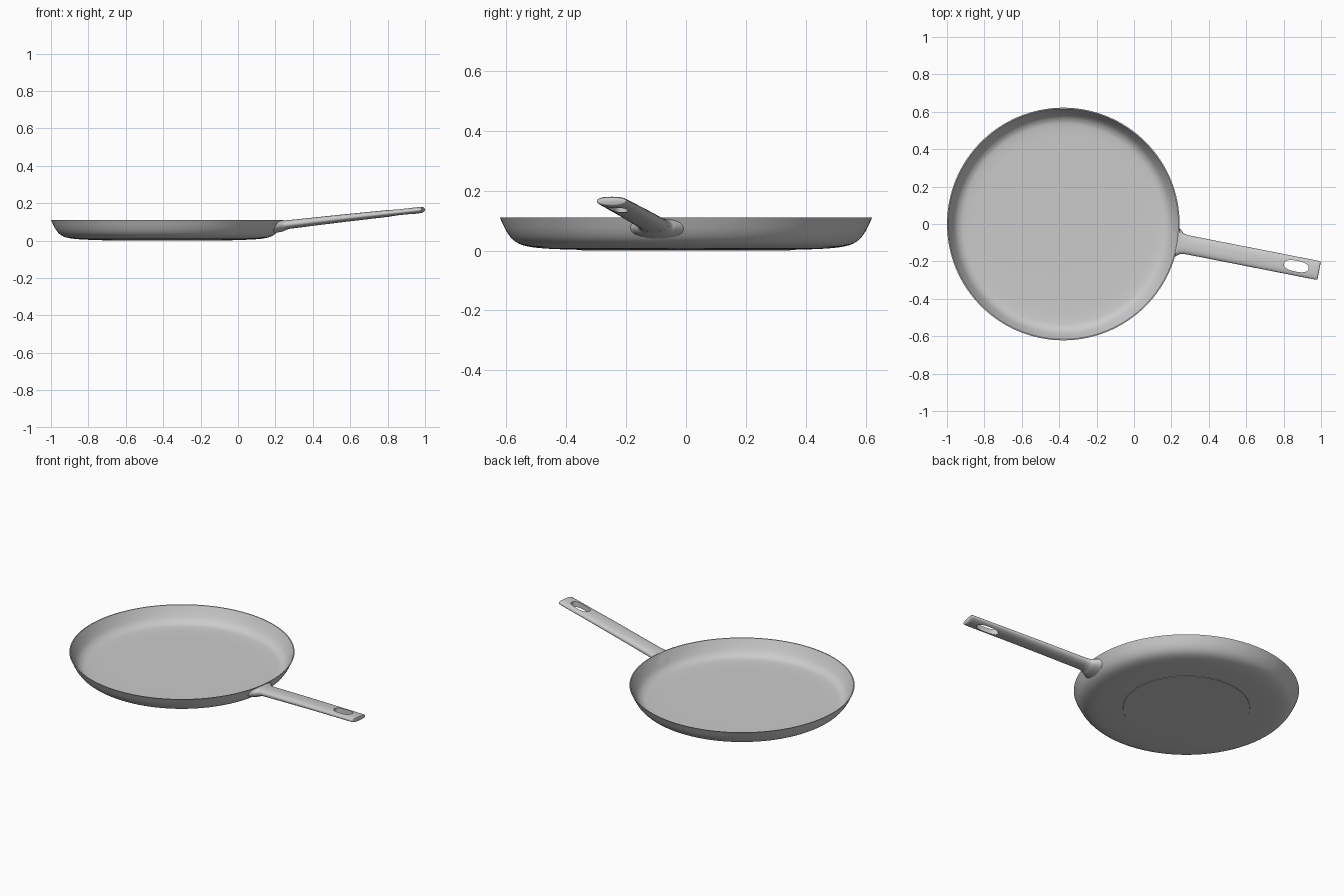
import bpy, bmesh, math
from mathutils import Vector, Matrix

if "Cube" in bpy.data.objects:
    bpy.data.objects.remove(bpy.data.objects["Cube"])

CX, R = -0.378, 0.622          # pan centre and rim radius
SEG = 128


def smooth_line(pts, n=4):
    """Catmull-Rom through the points (any dimension)."""
    p = [Vector(q) for q in pts]
    p = [2 * p[0] - p[1]] + p + [2 * p[-1] - p[-2]]
    out = []
    for i in range(1, len(p) - 2):
        a, b, c, d = p[i - 1:i + 3]
        for k in range(n):
            t = k / n
            out.append(0.5 * (2 * b + (c - a) * t + (2 * a - 5 * b + 4 * c - d) * t * t
                              + (3 * b - a - 3 * c + d) * t ** 3))
    out.append(p[-2])
    return out


def loft(name, rings, cap_start=True, cap_end=True):
    """Skin closed rings; a ring of one point becomes a pole."""
    bm = bmesh.new()
    vs = [[bm.verts.new(c) for c in r] for r in rings]
    for a, b in zip(vs, vs[1:]):
        n = max(len(a), len(b))
        for i in range(n):
            j = (i + 1) % n
            if len(a) == 1:
                bm.faces.new((a[0], b[i], b[j]))
            elif len(b) == 1:
                bm.faces.new((a[i], b[0], a[j]))
            else:
                bm.faces.new((a[i], b[i], b[j], a[j]))
    for r, cap in ((vs[0], cap_start), (vs[-1], cap_end)):
        if cap and len(r) > 2:
            bm.faces.new(r)
    bmesh.ops.recalc_face_normals(bm, faces=bm.faces)
    me = bpy.data.meshes.new(name)
    bm.to_mesh(me)
    bm.free()
    ob = bpy.data.objects.new(name, me)
    bpy.context.collection.objects.link(ob)
    return ob


def activate(ob):
    bpy.ops.object.select_all(action='DESELECT')
    ob.select_set(True)
    bpy.context.view_layer.objects.active = ob


def shade(ob, deg=40):
    activate(ob)
    bpy.ops.object.shade_smooth_by_angle(angle=math.radians(deg))


# Pan body: revolved outer and inner profiles joined at a thin rim
outer_pts = [(0.35, 0.002), (0.46, 0.006), (0.53, 0.014), (0.57, 0.030),
             (0.597, 0.060), (R, 0.11)]
inner_pts = [(0.616, 0.11), (0.597, 0.072), (0.578, 0.042), (0.557, 0.025),
             (0.53, 0.017), (0.46, 0.013), (0.30, 0.012)]
outer = smooth_line(outer_pts)
profile = [(0, 0), (0.349, 0)] + [tuple(p) for p in outer + smooth_line(inner_pts)] + [(0, 0.012)]
rings = []
for r, z in profile:
    if r == 0:
        rings.append([(CX, 0, z)])
    else:
        rings.append([(CX + r * math.cos(2 * math.pi * i / SEG),
                       r * math.sin(2 * math.pi * i / SEG), z) for i in range(SEG)])
shade(loft("pan_body", rings))


def wall_radius(z):
    for (r0, z0), (r1, z1) in zip(outer, outer[1:]):
        if z0 <= z <= z1:
            return r0 + (r1 - r0) * (z - z0) / (z1 - z0)
    return R


# Handle: rounded section lofted outward, flaring where it meets the wall
place = Matrix.Translation((CX, 0, 0)) @ Matrix.Rotation(math.radians(-11.1), 4, 'Z')
V0, N = 0.0185, 48


def section(hw, hh):
    pts = []
    for i in range(N):
        a = 2 * math.pi * i / N
        c, s = math.cos(a), math.sin(a)
        e = 0.8 if s > 0 else 0.95
        pts.append((hw * math.copysign(abs(c) ** e, c), hh * math.copysign(abs(s) ** e, s)))
    return pts


# (distance, half width, centre height, half height)
stations = [(0.626, 0.070, 0.078, 0.029), (0.640, 0.058, 0.082, 0.026),
            (0.660, 0.053, 0.086, 0.024), (0.70, 0.051, 0.0905, 0.023),
            (1.00, 0.051, 0.124, 0.020), (1.376, 0.051, 0.163, 0.0165)]
path = smooth_line(stations, 5) + [Vector(s) for s in
        ((1.384, 0.0505, 0.164, 0.0155), (1.389, 0.049, 0.1645, 0.0125), (1.3905, 0.047, 0.1645, 0.009))]
base = []
for v, h in section(0.092, 0.034):
    z = 0.073 + h
    base.append((math.sqrt((wall_radius(z) - 0.003) ** 2 - (v + V0) ** 2), v + V0, z))
rings = [base] + [[(u, v + V0, zc + h) for v, h in section(hw, hh)] for u, hw, zc, hh in path]
handle = loft("handle", [[place @ Vector(p) for p in r] for r in rings])

# Hanging hole cut through the handle
hole = []
for z in (0.05, 0.25):
    ring = []
    for i in range(48):
        a = 2 * math.pi * i / 48
        c, s = math.cos(a), math.sin(a)
        ring.append(place @ Vector((1.266 + 0.066 * math.copysign(abs(c) ** 0.85, c),
                                    V0 + 0.029 * math.copysign(abs(s) ** 0.75, s), z)))
    hole.append(ring)
cutter = loft("hole_cutter", hole)
cutter.hide_render = True
activate(handle)
mod = handle.modifiers.new("hanging_hole", 'BOOLEAN')
mod.operation, mod.solver, mod.object = 'DIFFERENCE', 'EXACT', cutter
bpy.ops.object.modifier_apply(modifier=mod.name)
bpy.data.objects.remove(cutter, do_unlink=True)
shade(handle)
